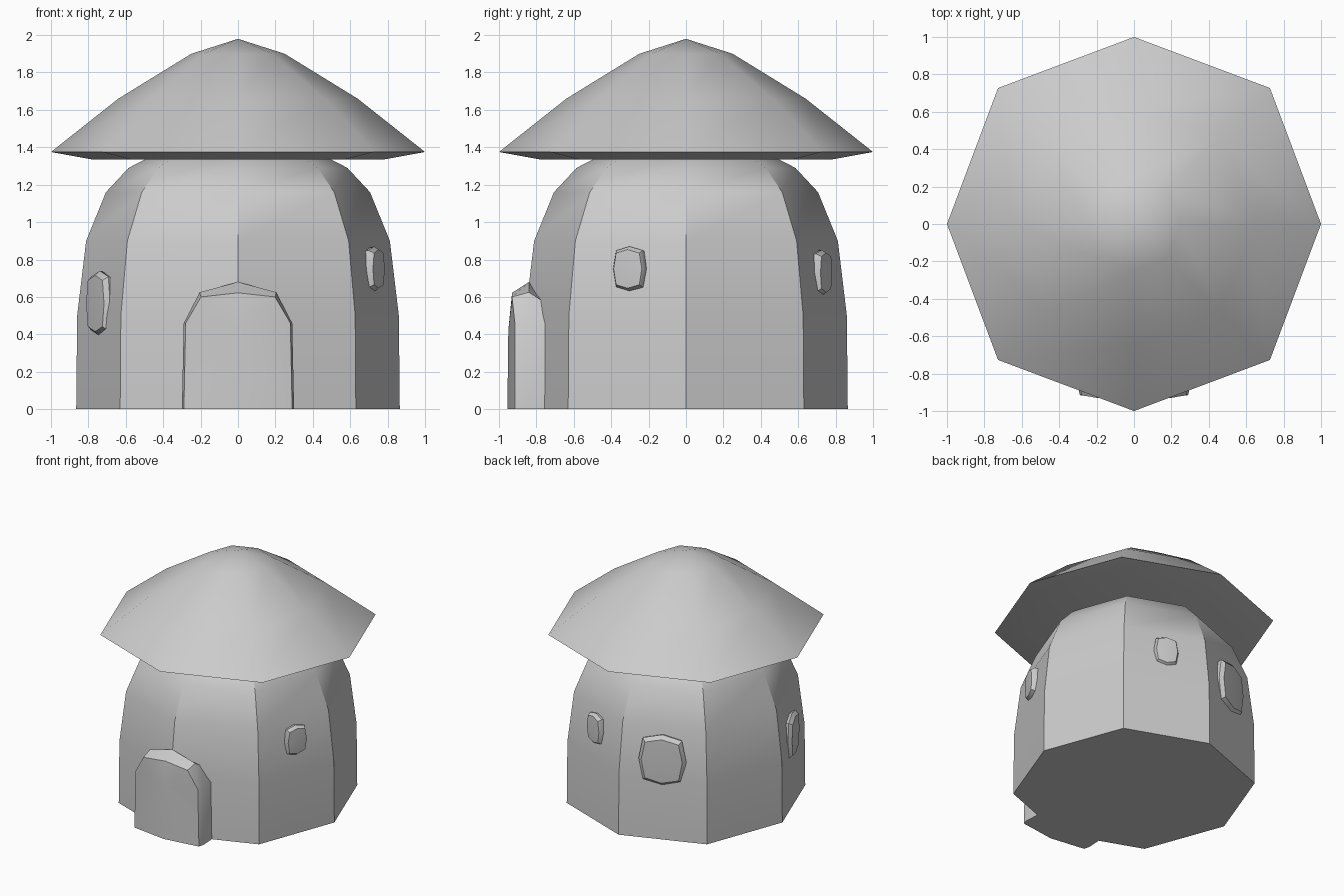
import bpy, bmesh
from math import radians, sin, cos, pi
from mathutils import Matrix, Vector

if "Cube" in bpy.data.objects:
    bpy.data.objects.remove(bpy.data.objects["Cube"])


def loft(name, rings, cap_points=(None, None), matrix=None):
    """Skin closed rings of equal length; each end gets a flat face or a centre point."""
    bm = bmesh.new()
    loops = [[bm.verts.new(p) for p in ring] for ring in rings]
    n = len(loops[0])
    for a, b in zip(loops, loops[1:]):
        for i in range(n):
            j = (i + 1) % n
            bm.faces.new((a[i], a[j], b[j], b[i]))
    for loop, tip in zip((loops[0], loops[-1]), cap_points):
        if tip is None:
            bm.faces.new(loop)
        else:
            c = bm.verts.new(tip)
            for i in range(n):
                bm.faces.new((loop[i], loop[(i + 1) % n], c))
    bmesh.ops.recalc_face_normals(bm, faces=bm.faces)
    mesh = bpy.data.meshes.new(name)
    bm.to_mesh(mesh)
    bm.free()
    obj = bpy.data.objects.new(name, mesh)
    bpy.context.collection.objects.link(obj)
    if matrix is not None:
        obj.matrix_world = matrix
    bpy.ops.object.select_all(action='DESELECT')
    obj.select_set(True)
    bpy.context.view_layer.objects.active = obj
    bpy.ops.object.shade_smooth_by_angle(angle=radians(35))
    return obj


def octagon(r, z, diagonal=1.03):
    """Eight-sided ring with slightly pushed-out diagonal corners."""
    pts = []
    for i in range(8):
        k = r * (diagonal if i % 2 else 1)
        pts.append((k * cos(i * pi / 4), k * sin(i * pi / 4), z))
    return pts


# Domed wall
wall = [(0.865, 0), (0.86, 0.5), (0.812, 0.9), (0.706, 1.16),
        (0.585, 1.29), (0.42, 1.375), (0.22, 1.42)]
loft("wall", [octagon(r, z) for r, z in wall], (None, (0, 0, 1.44)))

# Wide pointed roof with a shallow underside
roof = [(0.78, 1.335), (1.0, 1.375), (0.64, 1.66), (0.25, 1.90)]
loft("roof", [octagon(r, z, 1.028) for r, z in roof], (None, (0, 0, 1.98)))


# Arched door: outline from left foot over the top to right foot, centre foot last
def door_ring(sx, shoulder, top, y_side, y_mid, y_centre):
    half = [(0.30 * sx, 0, y_side), (0.29 * sx, 0.46, y_side), (0.205 * sx, shoulder, y_mid)]
    left = [(-x, y, z) for x, z, y in half]
    right = [(x, y, z) for x, z, y in reversed(half)]
    return left + [(0, y_mid, top)] + right + [(0, y_centre, 0)]


door_rings = [
    door_ring(0.97, 0.58, 0.62, -0.70, -0.77, -0.70),
    door_ring(1.0, 0.625, 0.68, -0.87, -0.84, -0.87),
    door_ring(0.965, 0.60, 0.622, -0.915, -0.93, -0.955),
]
loft("door", door_rings, (None, (0, -0.95, 0.42)))


# Rounded box windows set into the wall faces
def window(name, degrees, radius, z, width, height):
    outline = [(1, 0), (0.82, 0.82), (0, 1), (-0.82, 0.82),
               (-1, 0), (-0.82, -0.82), (0, -1), (0.82, -0.82)]
    rings = [[(d, u * s * width / 2, v * s * height / 2) for u, v in outline]
             for d, s in ((-0.06, 0.9), (0, 1.0), (0.027, 0.86))]
    place = (Matrix.Rotation(radians(degrees), 4, 'Z')
             @ Matrix.Translation(Vector((radius, 0, z))))
    loft(name, rings, (None, (0.034, 0, 0)), place)


window("small_window_right", -22.5, 0.788, 0.75, 0.19, 0.24)
window("small_window_back", 67.5, 0.785, 0.73, 0.19, 0.245)
window("large_window_back", 112.5, 0.80, 0.64, 0.36, 0.41)
window("large_window_left", 202.5, 0.80, 0.565, 0.29, 0.35)
